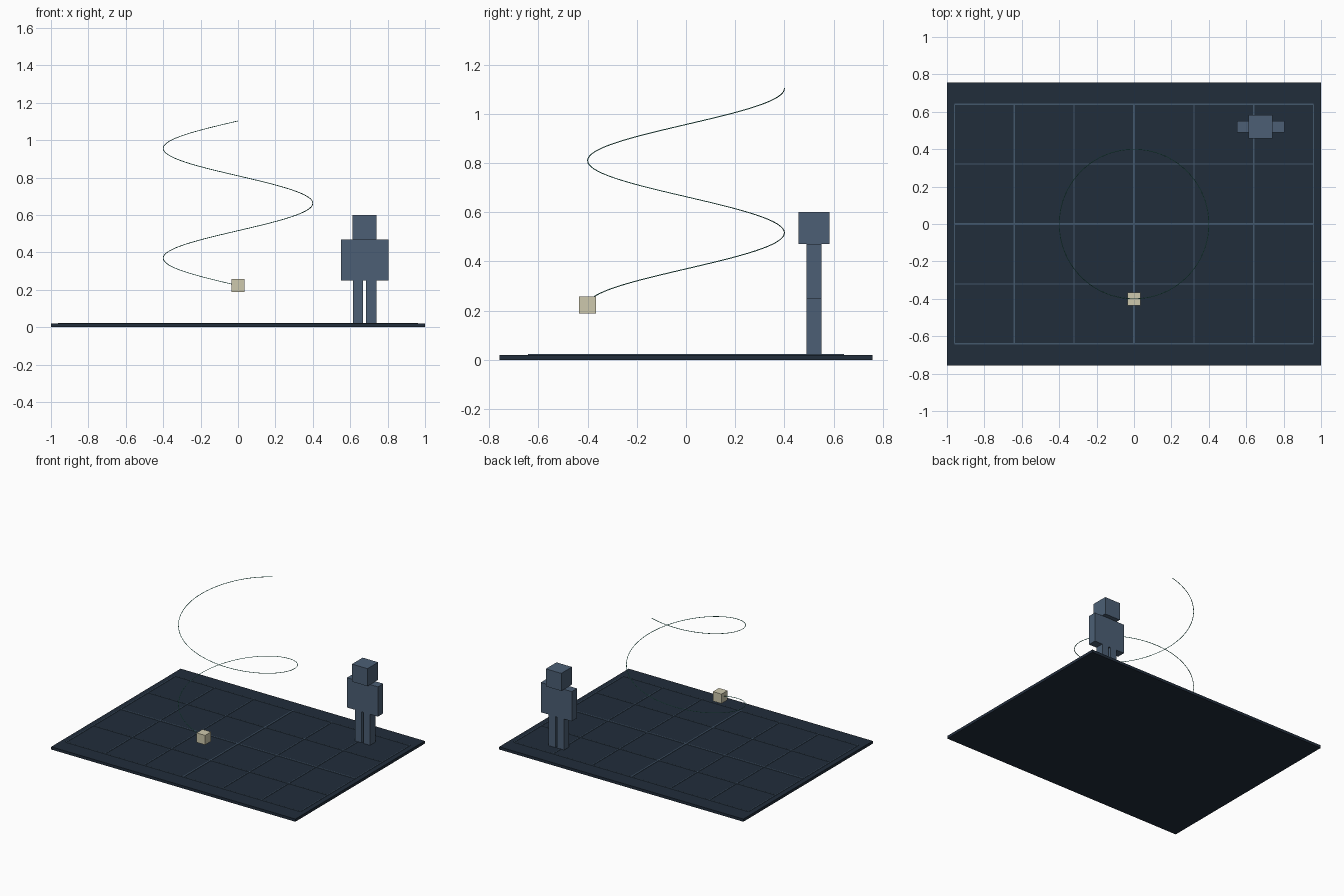
import bpy
import math

if "Cube" in bpy.data.objects:
    bpy.data.objects.remove(bpy.data.objects["Cube"], do_unlink=True)


def srgb(*rgb):
    return tuple(((c / 255 + 0.055) / 1.055) ** 2.4 for c in rgb) + (1.0,)


def material(name, colour):
    mat = bpy.data.materials.new(name)
    mat.use_nodes = True
    mat.diffuse_color = colour
    mat.node_tree.nodes["Principled BSDF"].inputs["Base Color"].default_value = colour
    return mat


navy = material("dark navy", srgb(33, 45, 59))
slate = material("slate blue", srgb(76, 95, 117))
line_grey = material("line grey blue", srgb(68, 88, 108))
cream = material("pale cream", srgb(206, 201, 174))
teal = material("teal", srgb(78, 170, 152))


def box(name, centre, size, mat):
    bpy.ops.mesh.primitive_cube_add(size=1, location=centre)
    obj = bpy.context.object
    obj.name = name
    obj.scale = size
    bpy.ops.object.transform_apply(location=False, rotation=False, scale=True)
    obj.data.materials.append(mat)
    return obj


# Floor slab
FLOOR = 0.02
box("floor", (0, 0, FLOOR / 2), (2, 1.514, FLOOR), navy)

# Raised floor grid, with slightly wider centre lines
STEP = 0.32
LINE_Z, LINE_H = FLOOR + 0.001, 0.004


def line_width(i):
    return 0.009 if i == 0 else 0.006


for i in range(-3, 4):
    box("grid_line_lengthwise", (i * STEP, 0, LINE_Z), (line_width(i), 4 * STEP, LINE_H), line_grey)
for i in range(-2, 3):
    box("grid_line_crosswise", (0, i * STEP, LINE_Z), (6 * STEP, line_width(i), LINE_H), line_grey)

# Standing figure
FX, FY = 0.677, 0.52
for side, name in ((-1, "right_leg"), (1, "left_leg")):
    box(name, (FX + side * 0.035, FY, 0.135), (0.055, 0.062, 0.23), slate)
box("torso", (FX, FY, 0.36), (0.254, 0.062, 0.22), slate)
box("head", (FX, FY, 0.535), (0.127, 0.125, 0.13), slate)

# Small floating block at the foot of the spiral
box("floating_block", (0, -0.4, 0.223), (0.07, 0.07, 0.07), cream)

# Spiral trail: one and a half turns, rising evenly
SEGMENTS, RADIUS, BOTTOM, TOP = 96, 0.4, 0.223, 1.103
curve = bpy.data.curves.new("spiral_trail", "CURVE")
curve.dimensions = "3D"
curve.bevel_depth = 0.002
curve.bevel_resolution = 1
curve.use_fill_caps = True
spline = curve.splines.new("POLY")
spline.points.add(SEGMENTS)
for i, point in enumerate(spline.points):
    t = i / SEGMENTS
    a = -math.pi / 2 - 3 * math.pi * t
    point.co = (RADIUS * math.cos(a), RADIUS * math.sin(a), BOTTOM + (TOP - BOTTOM) * t, 1)
curve.materials.append(teal)
trail = bpy.data.objects.new("spiral_trail", curve)
bpy.context.collection.objects.link(trail)
